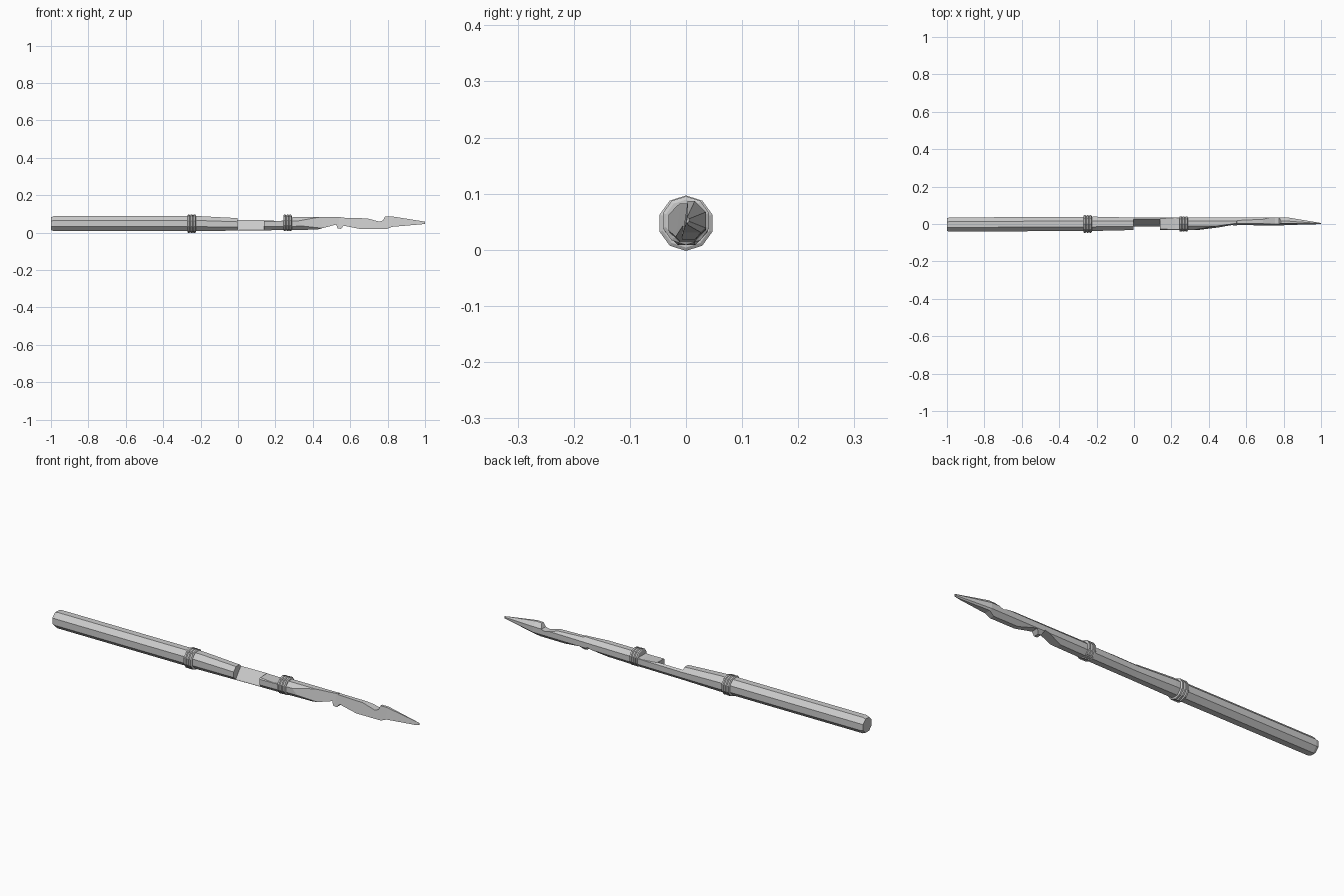
import bpy, bmesh, math
from mathutils import Vector

if "Cube" in bpy.data.objects:
    bpy.data.objects.remove(bpy.data.objects["Cube"])


def mesh_object(name, bm):
    bmesh.ops.recalc_face_normals(bm, faces=bm.faces[:])
    me = bpy.data.meshes.new(name)
    bm.to_mesh(me)
    bm.free()
    ob = bpy.data.objects.new(name, me)
    bpy.context.collection.objects.link(ob)
    return ob


def loft(name, sections, sides):
    """Skin oval rings given as (x, centre y, centre z, radius y, radius z)."""
    bm = bmesh.new()
    rings = []
    for x, cy, cz, ry, rz in sections:
        ring = []
        for i in range(sides):
            a = math.tau * (i + 0.5) / sides
            ring.append(bm.verts.new((x, cy + ry * math.cos(a), cz + rz * math.sin(a))))
        rings.append(ring)
    for a, b in zip(rings, rings[1:]):
        for i in range(sides):
            j = (i + 1) % sides
            bm.faces.new((a[i], a[j], b[j], b[i]))
    bm.faces.new(rings[0])
    bm.faces.new(rings[-1])
    return mesh_object(name, bm)


def prism(name, points, depth):
    bm = bmesh.new()
    face = bm.faces.new([bm.verts.new(p) for p in points])
    new = bmesh.ops.extrude_face_region(bm, geom=[face])["geom"]
    bmesh.ops.translate(bm, vec=Vector(depth),
                        verts=[v for v in new if isinstance(v, bmesh.types.BMVert)])
    ob = mesh_object(name, bm)
    ob.hide_render = True
    return ob


def carve(target, cutter):
    mod = target.modifiers.new("carve", "BOOLEAN")
    mod.operation = "DIFFERENCE"
    mod.solver = "EXACT"
    mod.object = cutter
    bpy.context.view_layer.objects.active = target
    bpy.ops.object.modifier_apply(modifier=mod.name)
    bpy.data.objects.remove(cutter)


# Eight-sided wooden shaft running into the pointed end
shaft = loft("wooden_shaft", [
    (-1.0, -0.003, 0.048, 0.037, 0.037),
    (-0.985, -0.003, 0.048, 0.041, 0.043),
    (-0.2, 0.001, 0.048, 0.041, 0.043),
    (0.0, 0.001, 0.044, 0.036, 0.036),
    (0.3, 0.002, 0.048, 0.036, 0.037),
    (0.5, 0.002, 0.050, 0.036, 0.035),
    (0.82, 0.002, 0.053, 0.036, 0.037),
    (1.0, 0.0, 0.053, 0.006, 0.006)], 8)

# Slanted flat where the grip is cut away
carve(shaft, prism("grip_cut", [
    (-0.002, 0.06, 0.105), (-0.002, 0.028, 0.070), (-0.002, -0.012, 0.018),
    (-0.002, -0.03, -0.02), (-0.002, -0.1, -0.02), (-0.002, -0.1, 0.105)], (0.142, 0, 0)))

# Shallow flat on top, up to the second binding
carve(shaft, prism("top_flat_cut", [
    (0.139, -0.1, 0.066), (0.22, -0.1, 0.062), (0.26, -0.1, 0.066),
    (0.26, -0.1, 0.15), (0.139, -0.1, 0.15)], (0, 0.2, 0)))

# Front half split away along the blade, leaning slightly back
carve(shaft, prism("blade_split_cut", [
    (0.29, -0.045, 0.0), (0.45, -0.022, 0.0), (0.54, -0.010, 0.0),
    (0.82, -0.010, 0.0), (0.97, -0.008, 0.0), (1.05, -0.004, 0.0),
    (1.05, -0.15, 0.0), (0.29, -0.15, 0.0)], (0, 0.018, 0.12)))

# Barb notches below
carve(shaft, prism("lower_barb_cut", [
    (0.38, -0.1, -0.02), (0.40, -0.1, 0.010), (0.525, -0.1, 0.043),
    (0.532, -0.1, 0.022), (0.55, -0.1, 0.020), (0.565, -0.1, 0.037),
    (0.66, -0.1, 0.018), (0.68, -0.1, -0.02)], (0, 0.2, 0)))
carve(shaft, prism("tip_underside_cut", [
    (0.78, -0.1, -0.02), (0.79, -0.1, 0.017), (0.825, -0.1, 0.031),
    (1.05, -0.1, 0.050), (1.05, -0.1, -0.02)], (0, 0.2, 0)))

# Barb notch above
carve(shaft, prism("upper_barb_cut", [
    (0.54, -0.1, 0.12), (0.55, -0.1, 0.080), (0.69, -0.1, 0.076),
    (0.755, -0.1, 0.059), (0.775, -0.1, 0.065), (0.785, -0.1, 0.085),
    (0.79, -0.1, 0.12)], (0, 0.2, 0)))

# Cord bindings, three turns each
for label, cx, cz, r in (("rear", -0.248, 0.0475, 0.0495), ("front", 0.265, 0.052, 0.0435)):
    profile = []
    for k in (-1, 0, 1):
        x = cx + k * 0.015
        for dx, dr in ((-0.0075, -0.006), (-0.004, 0), (0.004, 0), (0.0075, -0.006)):
            if k > -1 and dx == -0.0075:
                continue
            profile.append((x + dx, 0.0, cz, r + dr, r + dr))
    first, last = profile[0], profile[-1]
    inner = 0.034
    profile = [first[:3] + (inner, inner)] + profile + [last[:3] + (inner, inner)]
    loft(label + "_cord_binding", profile, 10)
